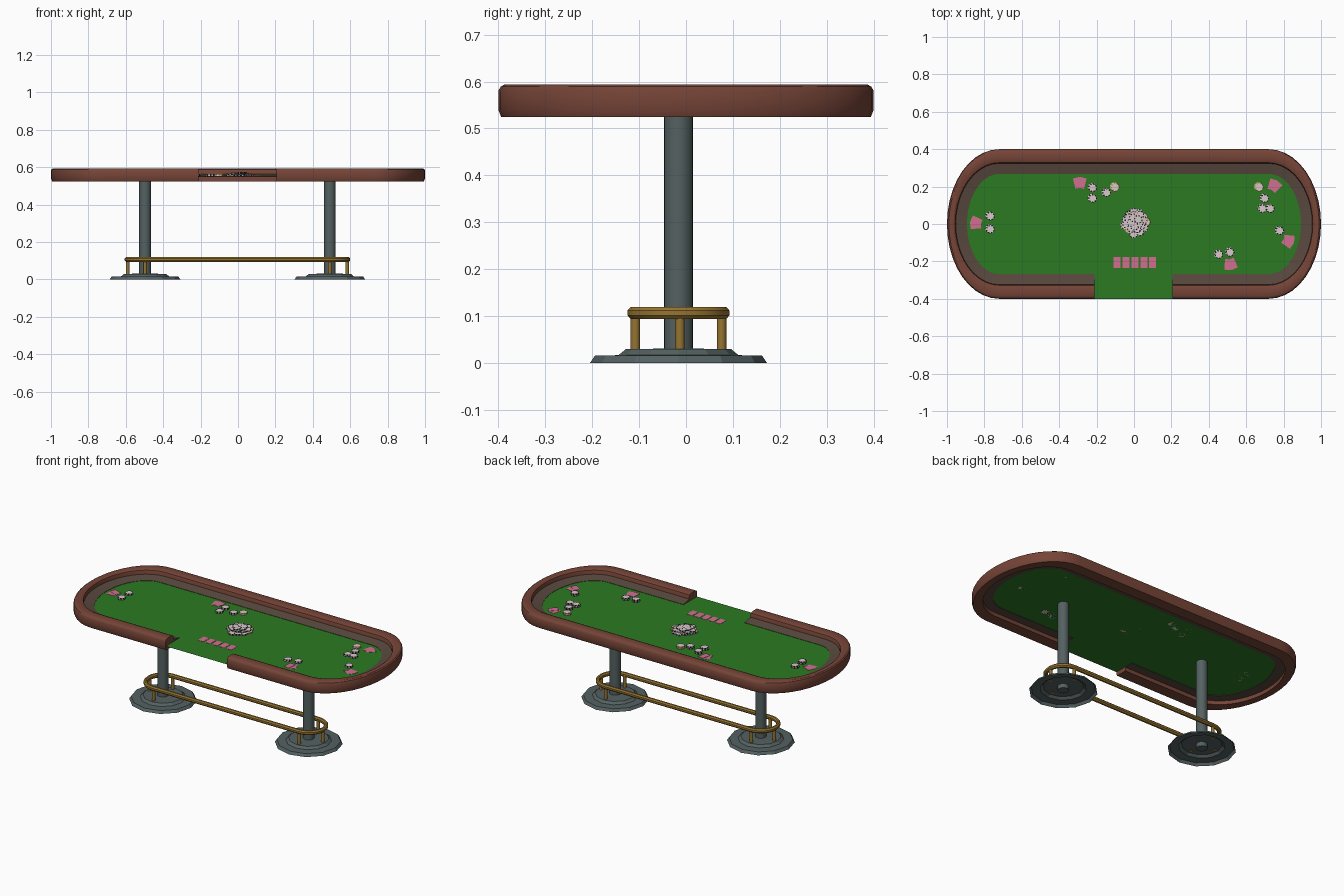
import bpy, bmesh, math, random
from mathutils import Matrix, Vector

if "Cube" in bpy.data.objects:
    bpy.data.objects.remove(bpy.data.objects["Cube"])

random.seed(4)
CY = -0.016          # y centre of the supports
FELT_Z = 0.551


def mat(name, rgb):
    m = bpy.data.materials.new(name)
    m.diffuse_color = (*rgb, 1)
    m.use_nodes = True
    m.node_tree.nodes["Principled BSDF"].inputs["Base Color"].default_value = m.diffuse_color
    return m


WOOD = mat("red_brown_rail", (0.18, 0.058, 0.038))
DARK = mat("dark_brown_trim", (0.098, 0.065, 0.048))
FELT = mat("green_felt", (0.025, 0.195, 0.016))
GREY = mat("grey_metal", (0.089, 0.119, 0.119))
GOLD = mat("brass", (0.305, 0.175, 0.03))
PINK = mat("pink_card", (0.644, 0.156, 0.283))
PALE = mat("pale_chip", (0.68, 0.58, 0.58))
BLACK = mat("black_stripe", (0.015, 0.015, 0.015))
VIOLET = mat("violet_stripe", (0.06, 0.05, 0.22))
ORANGE = mat("orange_stripe", (0.58, 0.30, 0.08))


def finish(name, bm, mats, smooth=False, recalc=True):
    if recalc:
        bmesh.ops.recalc_face_normals(bm, faces=bm.faces[:])
    me = bpy.data.meshes.new(name)
    bm.to_mesh(me)
    bm.free()
    for m in mats:
        me.materials.append(m)
    ob = bpy.data.objects.new(name, me)
    bpy.context.collection.objects.link(ob)
    if smooth:
        bpy.ops.object.select_all(action='DESELECT')
        ob.select_set(True)
        bpy.context.view_layer.objects.active = ob
        bpy.ops.object.shade_smooth_by_angle(angle=math.radians(32))
    return ob


def outline(X, Y, z, n=20):
    """Table outline from one side of the dealer gap round to the other."""
    S = 0.72
    pts = [(0.205, -Y, z)]
    for sx, a0 in ((1, -90), (-1, 90)):
        for i in range(n + 1):
            a = math.radians(a0 + 180 * i / n)
            pts.append((sx * S + (X - S) * math.cos(a), Y * math.sin(a), z))
    return pts + [(-0.21, -Y, z)]


def loft(bm, rows, closed):
    vr = [[bm.verts.new(p) for p in r] for r in rows]
    for k in range(len(vr) if closed else len(vr) - 1):
        a, b = vr[k], vr[(k + 1) % len(vr)]
        for i in range(len(a) - 1):
            bm.faces.new((a[i], a[i + 1], b[i + 1], b[i]))
    if closed:
        bm.faces.new([r[0] for r in vr])
        bm.faces.new([r[-1] for r in vr])


# padded rail
bm = bmesh.new()
loft(bm, [outline(*p) for p in (
    (0.994, 0.394, 0.525), (1.0, 0.4, 0.54), (1.0, 0.4, 0.58), (0.997, 0.395, 0.589),
    (0.99, 0.386, 0.594), (0.965, 0.342, 0.594), (0.956, 0.328, 0.588),
    (0.953, 0.324, 0.578), (0.953, 0.324, 0.525))], True)
finish("padded_rail", bm, [WOOD], True)

# sloping trim between rail and felt
bm = bmesh.new()
loft(bm, [outline(*p) for p in (
    (0.953, 0.324, 0.565), (0.893, 0.268, 0.553), (0.893, 0.268, 0.548),
    (0.953, 0.324, 0.548))], True)
finish("inner_trim", bm, [DARK], True)

# felt with the dealer gap running to the front edge
bm = bmesh.new()
pts = outline(0.895, 0.27, FELT_Z) + [(-0.21, -0.4, FELT_Z), (0.205, -0.4, FELT_Z)]
bm.faces.new([bm.verts.new(p) for p in pts])
finish("felt_top", bm, [FELT], recalc=False)


def cyl(bm, r, z0, z1, x, y, n, r2=None, caps=True):
    bmesh.ops.create_cone(bm, cap_ends=caps, segments=n, radius1=r,
                          radius2=r if r2 is None else r2, depth=z1 - z0,
                          matrix=Matrix.Translation((x, y, (z0 + z1) / 2)))


for side, x in (("left", -0.497), ("right", 0.491)):
    # stepped twelve-sided foot
    bm = bmesh.new()
    rows = [[(x + r * math.cos(i * math.pi / 6), CY + r * math.sin(i * math.pi / 6), z)
             for i in range(13)]
            for r, z in ((0.189, 0), (0.178, 0.016), (0.128, 0.017), (0.112, 0.03), (0.03, 0.031))]
    loft(bm, rows, False)
    bmesh.ops.remove_doubles(bm, verts=bm.verts[:], dist=1e-5)
    finish(side + "_foot", bm, [GREY])
    # pillar
    bm = bmesh.new()
    cyl(bm, 0.031, 0.005, FELT_Z - 0.002, x, CY, 20)
    finish(side + "_pillar", bm, [GREY], True)
    # three short posts holding the foot rail
    bm = bmesh.new()
    s = 1 if x > 0 else -1
    for dx, dy in ((s * 0.093, 0.003), (0, 0.092), (0, -0.092)):
        cyl(bm, 0.01, 0.028, 0.106, x + dx, CY + dy, 12)
    finish(side + "_rail_posts", bm, [GOLD], True)

# foot rail: a tube round both pillars
bm = bmesh.new()
path = []
for x, a0 in ((0.491, -90), (-0.497, 90)):
    for i in range(13):
        a = math.radians(a0 + 15 * i)
        path.append((Vector((x, CY, 0.107)), Vector((math.cos(a), math.sin(a), 0))))
path.append(path[0])
rows = [[c + d * (0.097 + 0.0125 * math.cos(j * math.pi / 4 + math.pi / 8))
         + Vector((0, 0, 0.0138 * math.sin(j * math.pi / 4 + math.pi / 8)))
         for j in range(9)] for c, d in path]
loft(bm, rows, False)
bmesh.ops.remove_doubles(bm, verts=bm.verts[:], dist=1e-5)
finish("foot_rail", bm, [GOLD], True)


def card(bm, x, y, z, angle, w=0.037, h=0.057):
    M = (Matrix.Translation((x, y, z)) @ Matrix.Rotation(math.radians(angle), 4, 'Z')
         @ Matrix.Diagonal((w, h, 0.0015, 1)))
    bmesh.ops.create_cube(bm, size=1, matrix=M)


# row of shared cards
bm = bmesh.new()
for i in range(5):
    card(bm, -0.09 + 0.0475 * i, -0.206, FELT_Z + 0.001, 0)
finish("shared_cards", bm, [PINK])

# fanned pairs of cards for each player
bm = bmesh.new()
for x, y, a in ((-0.29, 0.22, 0), (0.75, 0.205, -30), (-0.845, 0.005, 80),
                (0.825, -0.09, -110), (0.515, -0.215, 190)):
    r = math.radians(a)
    for k in (-1, 1):
        card(bm, x + k * 0.012 * math.cos(r), y + k * 0.012 * math.sin(r),
             FELT_Z + 0.002 + 0.0008 * k, a - 14 * k)
finish("player_cards", bm, [PINK])


def chip(bm, x, y, z, accent, tilt=0.0, r=0.023, h=0.006, n=16):
    """Disc with a striped outer ring."""
    M = (Matrix.Translation((x, y, z + h / 2))
         @ Matrix.Rotation(random.uniform(0, 6.3), 4, 'Z') @ Matrix.Rotation(tilt, 4, 'X'))
    def ring(rad, zz):
        return [bm.verts.new(M @ Vector((rad * math.cos(2 * math.pi * i / n),
                                         rad * math.sin(2 * math.pi * i / n), zz)))
                for i in range(n)]
    rings = [ring(0.017, -h / 2), ring(r, -h / 2), ring(r, h / 2), ring(0.017, h / 2)]
    bm.faces.new(rings[0][::-1])
    bm.faces.new(rings[3])
    for a, b in zip(rings, rings[1:]):
        for i in range(n):
            j = (i + 1) % n
            f = bm.faces.new((a[i], a[j], b[j], b[i]))
            f.material_index = accent if i % 2 else 0


CHIP_MATS = [PALE, BLACK, VIOLET, ORANGE]

# small bets beside the players
bm = bmesh.new()
for x, y, c in ((-0.225, 0.197, 1), (-0.225, 0.14, 1), (-0.15, 0.17, 1), (-0.105, 0.2, 3),
                (0.665, 0.2, 3), (0.695, 0.14, 1), (0.683, 0.085, 1), (0.725, 0.085, 1),
                (0.775, -0.033, 1), (0.45, -0.16, 1), (0.51, -0.148, 1),
                (-0.772, 0.045, 1), (-0.772, -0.025, 1)):
    chip(bm, x, y, FELT_Z, c)
    chip(bm, x + 0.004, y - 0.003, FELT_Z + 0.006, c)
finish("player_chips", bm, CHIP_MATS)

# heaped pot in the middle
bm = bmesh.new()
for layer, (count, rad) in enumerate(((11, 0.06), (8, 0.045), (5, 0.025))):
    for i in range(count):
        a = 2 * math.pi * i / count + layer
        q = rad * random.uniform(0.75, 1.1)
        chip(bm, 0.007 + q * math.cos(a), 0.01 + q * math.sin(a),
             FELT_Z + 0.001 + layer * 0.007 + random.uniform(0, 0.002),
             random.choice((1, 1, 1, 2, 3)), random.uniform(-0.15, 0.15))
finish("pot_chips", bm, CHIP_MATS)
